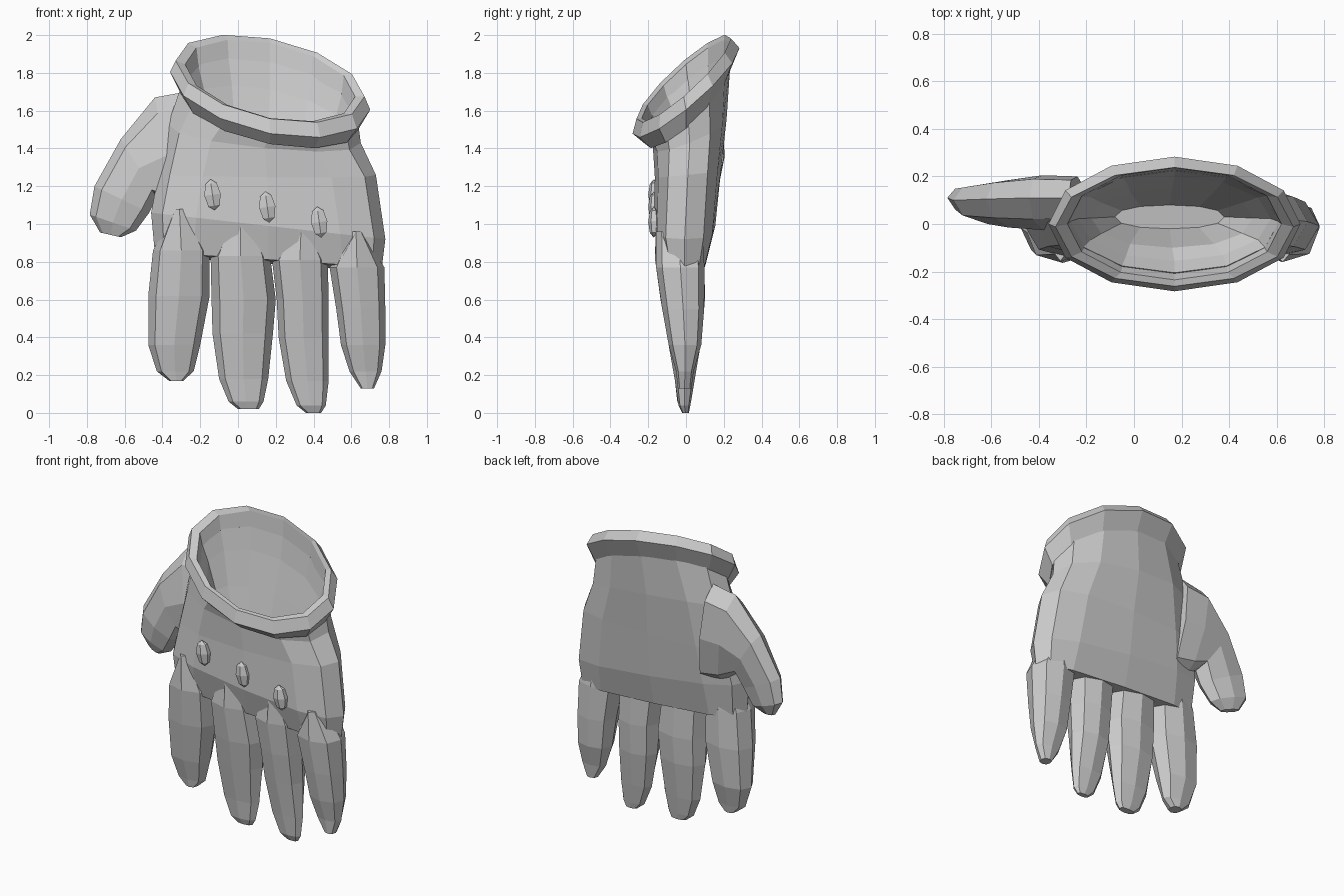
import bpy, bmesh, math
from mathutils import Vector


def ring(a, b, ry, n=8, e=1.0, slope=0.0):
    """Rounded section whose long axis runs a-b; ry is half depth in y, slope tilts z by y."""
    a, b = Vector(a), Vector(b)
    mid, half = (a + b) / 2, (b - a) / 2
    pts = []
    for i in range(n):
        t = 2 * math.pi * i / n
        c, s = math.cos(t), math.sin(t)
        c = math.copysign(abs(c) ** e, c)
        s = math.copysign(abs(s) ** e, s)
        pts.append(mid + half * c + Vector((0, ry * s, ry * s * slope)))
    return pts


def loft(name, rings, closed=False):
    bm = bmesh.new()
    vs = [[bm.verts.new(p) for p in r] for r in rings]
    n = len(vs[0])
    pairs = list(zip(vs, vs[1:])) + ([(vs[-1], vs[0])] if closed else [])
    for r, q in pairs:
        for i in range(n):
            j = (i + 1) % n
            bm.faces.new((r[i], r[j], q[j], q[i]))
    if not closed:
        bm.faces.new(vs[0])
        bm.faces.new(vs[-1])
    bmesh.ops.recalc_face_normals(bm, faces=bm.faces)
    me = bpy.data.meshes.new(name)
    bm.to_mesh(me)
    bm.free()
    ob = bpy.data.objects.new(name, me)
    bpy.context.collection.objects.link(ob)
    return ob


# palm: outer wall going up, then the hollow going down
# x0, z0, x1, z1, y0, y1, slope, squareness
palm_rows = [
    (-0.44, 0.84, 0.76, 0.76, -0.12, 0.105, -0.1, 0.6),
    (-0.46, 1.06, 0.78, 0.92, -0.17, 0.155, 0.0, 0.7),
    (-0.42, 1.27, 0.73, 1.26, -0.165, 0.185, 0.1, 0.75),
    (-0.37, 1.53, 0.65, 1.43, -0.175, 0.215, 0.4, 0.85),
    (-0.29, 1.76, 0.63, 1.58, -0.215, 0.235, 0.8, 1.0),
    (-0.27, 1.77, 0.61, 1.60, -0.205, 0.225, 0.8, 1.0),
    (-0.235, 1.66, 0.575, 1.50, -0.155, 0.20, 0.75, 1.0),
    (-0.18, 1.48, 0.50, 1.40, -0.10, 0.15, 0.4, 0.95),
    (-0.08, 1.20, 0.38, 1.15, -0.02, 0.08, 0.1, 0.9),
]
glove = loft("glove_hand", [
    ring((x0, (y0 + y1) / 2, z0), (x1, (y0 + y1) / 2, z1), (y1 - y0) / 2, 12, e, s)
    for x0, z0, x1, z1, y0, y1, s, e in palm_rows])

# fingers: z, x0, x1 down each finger; depth follows from z
DEPTH = [(0.0, -0.02, 0.015), (0.05, -0.045, 0.025), (0.2, -0.062, 0.05), (0.35, -0.09, 0.08),
         (0.6, -0.135, 0.1), (0.82, -0.165, 0.098), (1.1, -0.155, 0.07), (2, -0.1, 0.05)]


def depth(z):
    for (a, f0, b0), (b, f1, b1) in zip(DEPTH, DEPTH[1:]):
        if z <= b:
            t = (z - a) / (b - a)
            return f0 + (f1 - f0) * t, b0 + (b1 - b0) * t


fingers = [
    [(1.08, -0.34, -0.28), (0.86, -0.45, -0.15), (0.62, -0.475, -0.15), (0.36, -0.475, -0.2),
     (0.22, -0.43, -0.235), (0.17, -0.365, -0.29)],
    [(1.06, -0.02, 0.05), (0.83, -0.145, 0.17), (0.6, -0.14, 0.2), (0.42, -0.135, 0.185),
     (0.18, -0.1, 0.16), (0.06, -0.05, 0.135), (0.02, 0.0, 0.11)],
    [(1.0, 0.3, 0.37), (0.81, 0.18, 0.475), (0.6, 0.205, 0.48), (0.4, 0.215, 0.48),
     (0.17, 0.255, 0.48), (0.04, 0.31, 0.465), (0.0, 0.36, 0.44)],
    [(0.96, 0.59, 0.66), (0.77, 0.485, 0.775), (0.55, 0.52, 0.78), (0.36, 0.545, 0.78),
     (0.22, 0.59, 0.76), (0.13, 0.65, 0.72)],
]
parts = []
for k, rows in enumerate(fingers):
    rs = []
    for i, (z, x0, x1) in enumerate(rows):
        f, b = depth(z)
        if i >= len(rows) - 2 and z > 0.1:   # shorter fingers taper earlier
            f, b = f * 0.8, b * 0.75
        rs.append(ring((x0, (f + b) / 2, z), (x1, (f + b) / 2, z), (b - f) / 2, 8, 0.85))
    parts.append(loft(f"finger_{k + 1}", rs))

# thumb: outer edge, inner edge, middle y, half depth
thumb_rows = [
    ((-0.275, 1.70), (-0.20, 1.02), 0.09, 0.11),
    ((-0.44, 1.67), (-0.33, 1.05), 0.09, 0.115),
    ((-0.62, 1.45), (-0.43, 1.14), 0.085, 0.10),
    ((-0.76, 1.20), (-0.47, 1.06), 0.08, 0.08),
    ((-0.785, 1.05), (-0.54, 0.965), 0.09, 0.06),
    ((-0.73, 0.955), (-0.62, 0.93), 0.09, 0.025),
]
parts.append(loft("thumb", [ring((a[0], y + 0.02, a[1]), (b[0], y - 0.02, b[1]), h, 8, 0.9)
                            for a, b, y, h in thumb_rows]))

# join the digits to the palm
for p in parts:
    m = glove.modifiers.new(p.name, 'BOOLEAN')
    m.operation, m.solver, m.object = 'UNION', 'EXACT', p
bpy.context.view_layer.objects.active = glove
for p in parts:
    bpy.ops.object.modifier_apply(modifier=p.name)
    bpy.data.objects.remove(p)

# rolled cuff: five sections of a slanted oval band
cuff = []
for rx, ry, y, z, s in [(0.47, 0.215, 0.0, 1.595, 0.8), (0.53, 0.283, 0.0, 1.705, 0.8),
                        (0.50, 0.25, -0.012, 1.77, 0.85), (0.45, 0.235, 0.0, 1.76, 0.85),
                        (0.43, 0.205, 0.015, 1.63, 0.78)]:
    cuff.append(ring((0.17 - rx, y, z + 0.19 * rx), (0.17 + rx, y, z - 0.19 * rx), ry, 12, 1, s))
loft("cuff", cuff, closed=True)

# faceted studs on the back of the hand
for k, (x, z) in enumerate([(-0.135, 1.155), (0.155, 1.09), (0.43, 1.01)]):
    bpy.ops.mesh.primitive_uv_sphere_add(segments=6, ring_count=4, location=(x, -0.17, z),
                                         rotation=(0, math.radians(-8), 0))
    bpy.context.object.scale = (0.05, 0.03, 0.083)
    bpy.context.object.name = f"stud_{k + 1}"
